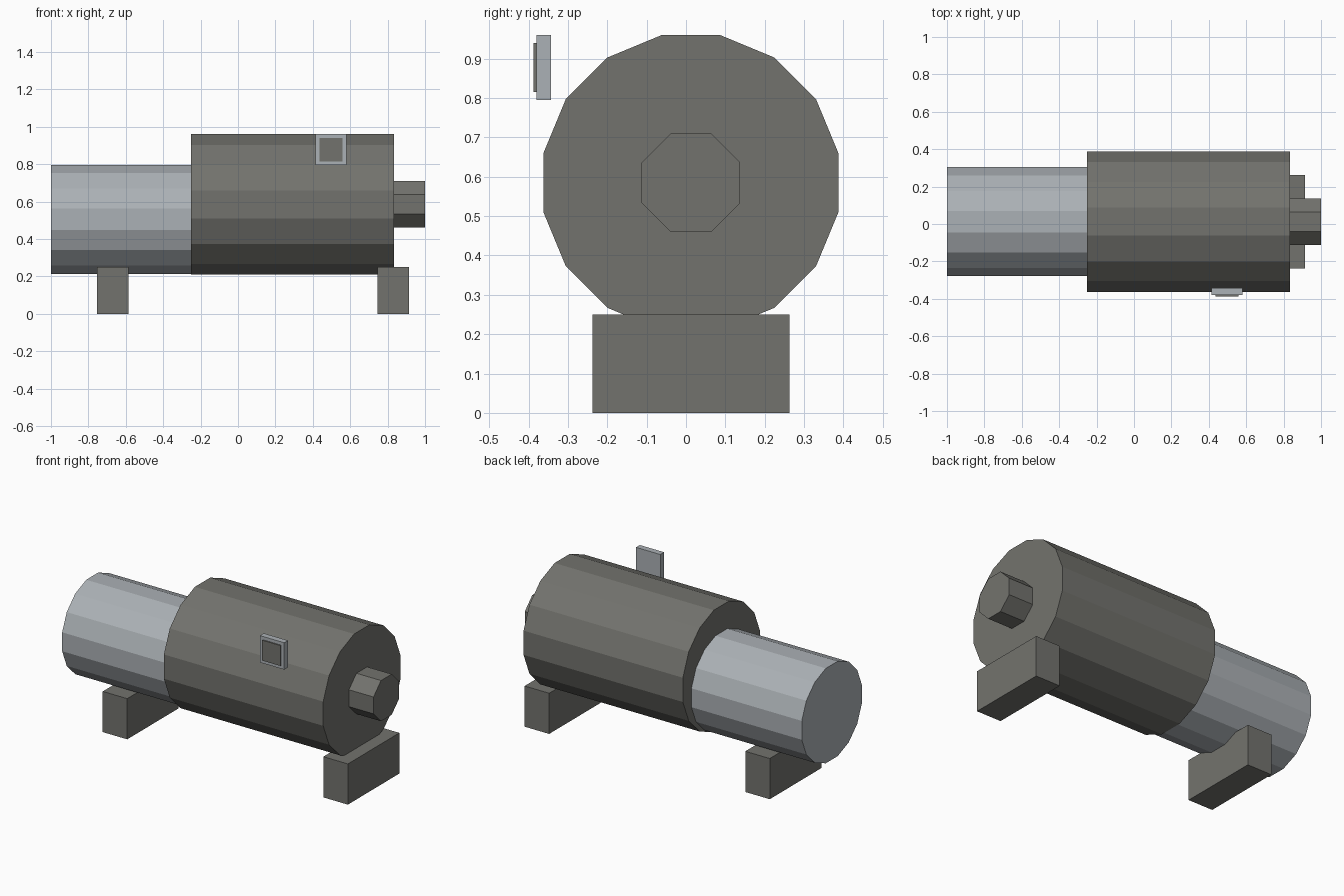
import bpy
import bmesh
import math
from mathutils import Matrix

cube = bpy.data.objects.get("Cube")
if cube:
    bpy.data.objects.remove(cube, do_unlink=True)


def material(name, rgb):
    mat = bpy.data.materials.new(name)
    mat.use_nodes = True
    colour = (*rgb, 1.0)
    mat.diffuse_color = colour
    bsdf = next(n for n in mat.node_tree.nodes if n.type == 'BSDF_PRINCIPLED')
    bsdf.inputs["Base Color"].default_value = colour
    return mat


DARK = material("dark warm grey", (0.171, 0.171, 0.155))
LIGHT = material("light steel grey", (0.41, 0.44, 0.465))

AXIS_Y = 0.0125  # shared centre line of drums and feet


def add_object(name, bm, mat):
    mesh = bpy.data.meshes.new(name)
    bm.to_mesh(mesh)
    bm.free()
    mesh.materials.append(mat)
    obj = bpy.data.objects.new(name, mesh)
    bpy.context.collection.objects.link(obj)
    return obj


def drum(name, x0, x1, z, apothem, sides, mat):
    """Flat-sided cylinder along x with a flat face on top."""
    radius = apothem / math.cos(math.pi / sides)
    place = (Matrix.Translation(((x0 + x1) / 2, AXIS_Y, z))
             @ Matrix.Rotation(math.pi / 2, 4, 'Y')
             @ Matrix.Rotation(math.pi / sides, 4, 'Z'))
    bm = bmesh.new()
    bmesh.ops.create_cone(bm, cap_ends=True, segments=sides, radius1=radius,
                          radius2=radius, depth=x1 - x0, matrix=place)
    return add_object(name, bm, mat)


def box(name, low, high, mat):
    centre = [(a + b) / 2 for a, b in zip(low, high)]
    size = [b - a for a, b in zip(low, high)]
    bm = bmesh.new()
    bmesh.ops.create_cube(bm, size=1.0, matrix=Matrix.Translation(centre)
                          @ Matrix.Diagonal((*size, 1.0)))
    return add_object(name, bm, mat)


# Horizontal body: wide housing, narrower barrel and end shaft
drum("main_housing", -0.25, 0.833, 0.585, 0.375, 16, DARK)
drum("narrow_barrel", -1.0, -0.25, 0.505, 0.2917, 16, LIGHT)
drum("end_shaft", 0.833, 1.0, 0.585, 0.125, 8, DARK)

# Support blocks under each end
for name, x in (("right_foot", -0.67), ("left_foot", 0.83)):
    box(name, (x - 0.0833, AXIS_Y - 0.25, 0.0),
        (x + 0.0833, AXIS_Y + 0.25, 0.25), DARK)

# Small panel standing off the front, with a dark inner plate
box("panel_frame", (0.415, -0.38, 0.795), (0.58, -0.343, 0.96), LIGHT)
box("panel_face", (0.436, -0.3875, 0.815), (0.56, -0.38, 0.94), DARK)
